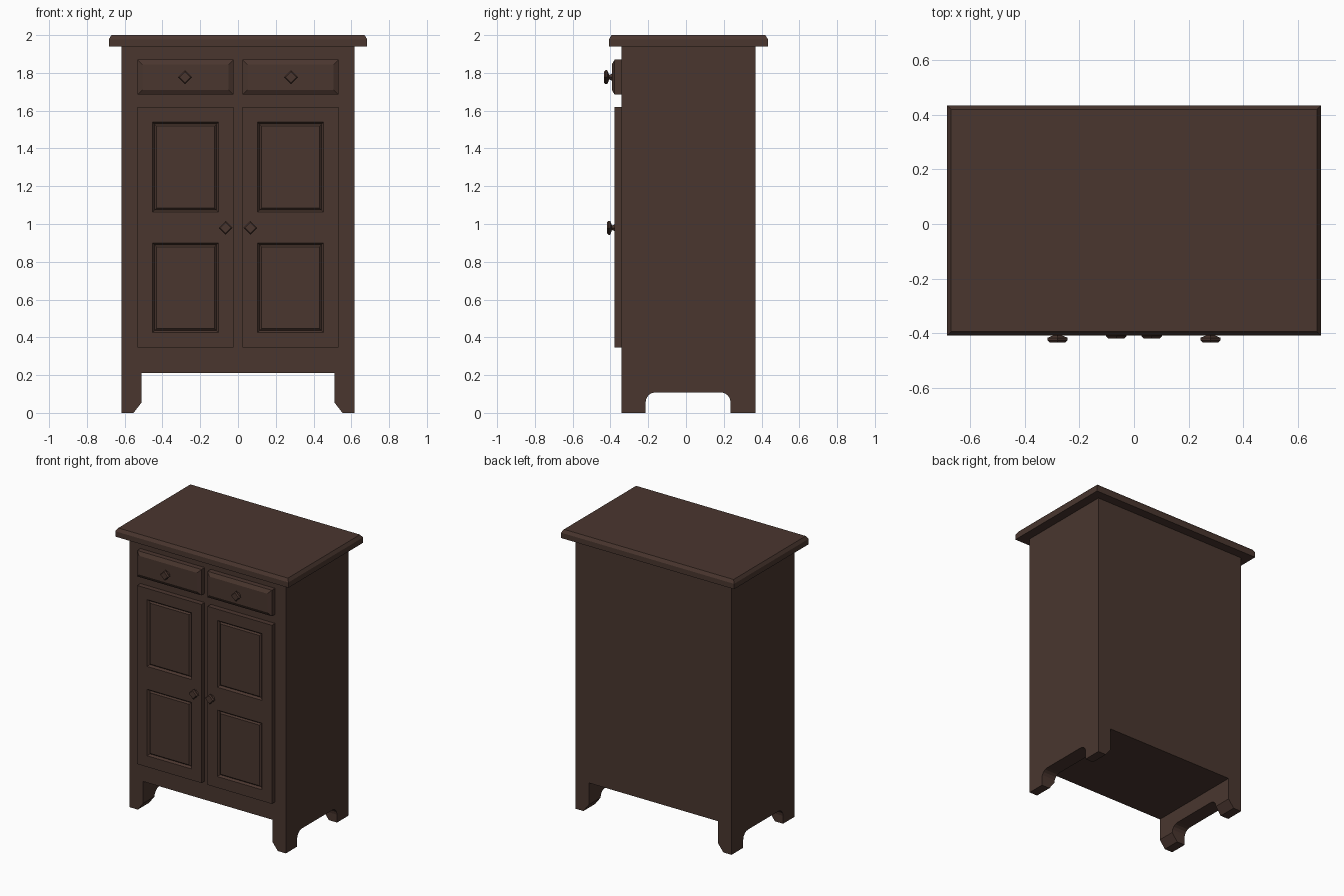
import bpy, bmesh, math
from mathutils import Vector

if "Cube" in bpy.data.objects:
    bpy.data.objects.remove(bpy.data.objects["Cube"], do_unlink=True)

COLOUR = (0.068, 0.037, 0.028, 1)
wood = bpy.data.materials.new("dark brown wood")
wood.use_nodes = True
wood.diffuse_color = COLOUR
shader = wood.node_tree.nodes["Principled BSDF"]
shader.inputs["Base Color"].default_value = COLOUR
shader.inputs["Roughness"].default_value = 0.7

FRONT, UP = Vector((0, -1, 0)), Vector((0, 0, 1))
BODY_FRONT, BODY_BACK, DOOR_FACE = -0.341, 0.368, -0.378


def finish(name, bm):
    bmesh.ops.recalc_face_normals(bm, faces=bm.faces)
    mesh = bpy.data.meshes.new(name)
    bm.to_mesh(mesh)
    bm.free()
    mesh.materials.append(wood)
    obj = bpy.data.objects.new(name, mesh)
    bpy.context.collection.objects.link(obj)
    return obj


def box(name, low, high, raise_dir=None, inset=0, rise=0):
    """Box; the side facing raise_dir may be raised with a sloped border."""
    bm = bmesh.new()
    bmesh.ops.create_cube(bm, size=1)
    for v in bm.verts:
        v.co = [(a + b) / 2 + c * (b - a) for a, b, c in zip(low, high, v.co)]
    bm.normal_update()
    if raise_dir:
        face = [f for f in bm.faces if f.normal.dot(raise_dir) > 0.9]
        bmesh.ops.inset_region(bm, faces=face, thickness=inset, depth=rise)
    return finish(name, bm)


def prism(name, points, offset):
    bm = bmesh.new()
    face = bm.faces.new([bm.verts.new(p) for p in points])
    new = bmesh.ops.extrude_face_region(bm, geom=[face])["geom"]
    verts = [g for g in new if isinstance(g, bmesh.types.BMVert)]
    bmesh.ops.translate(bm, verts=verts, vec=offset)
    return finish(name, bm)


def carve(obj, cutter):
    cutter.hide_render = True
    mod = obj.modifiers.new("cut", "BOOLEAN")
    mod.operation, mod.solver, mod.object = "DIFFERENCE", "EXACT", cutter
    bpy.context.view_layer.objects.active = obj
    bpy.ops.object.modifier_apply(modifier=mod.name)
    bpy.data.objects.remove(cutter, do_unlink=True)


def door(name, side):
    """Slab with two framed panels, each sunk in a groove and raised again."""
    xs = sorted(side * x for x in (0.024, 0.103, 0.453, 0.532))
    zs = (0.345, 0.425, 0.9, 1.063, 1.54, 1.62)
    bm = bmesh.new()
    grid = [[bm.verts.new((x, DOOR_FACE, z)) for x in xs] for z in zs]
    panels = []
    for j in range(len(zs) - 1):
        for i in range(len(xs) - 1):
            f = bm.faces.new((grid[j][i], grid[j][i + 1],
                              grid[j + 1][i + 1], grid[j + 1][i]))
            if i == 1 and j in (1, 3):
                panels.append(f)
    rim = [e for e in bm.edges if e.is_boundary]
    new = bmesh.ops.extrude_edge_only(bm, edges=rim)["geom"]
    for g in new:
        if isinstance(g, bmesh.types.BMVert):
            g.co.y = BODY_FRONT + 0.002
    bm.normal_update()
    for thickness, depth in ((0.016, -0.014), (0.014, 0.01)):
        bmesh.ops.inset_individual(bm, faces=panels, thickness=thickness, depth=depth)
    return finish(name, bm)


def knob(name, x, y, z):
    """Four-sided turned knob pointing forward."""
    profile = ((0.018, -0.002), (0.012, 0.014), (0.024, 0.018),
               (0.037, 0.024), (0.037, 0.033), (0.029, 0.041))
    bm = bmesh.new()
    rings = []
    for r, d in profile:
        rings.append([bm.verts.new((x + r * math.cos(a), y - d, z + r * math.sin(a)))
                      for a in (k * math.pi / 2 for k in range(4))])
    for lower, upper in zip(rings, rings[1:]):
        for k in range(4):
            n = (k + 1) % 4
            bm.faces.new((lower[k], lower[n], upper[n], upper[k]))
    bm.faces.new(rings[0])
    bm.faces.new(rings[-1])
    return finish(name, bm)


# Carcass with feet: a lengthwise opening, then an arch through both sides
body = box("cabinet_body", (-0.617, BODY_FRONT, 0), (0.617, BODY_BACK, 1.945))
half = [(0.595, -0.055), (0.51, 0.056), (0.51, 0.212)]
outline = half + [(-x, z) for x, z in reversed(half)]
carve(body, prism("leg_opening", [(x, -0.6, z) for x, z in outline], (0, 1.2, 0)))

R, TOP, MID, HALF = 0.053, 0.109, 0.011, 0.225
arc = [(HALF - R + R * math.cos(a), TOP - R + R * math.sin(a))
       for a in (k * math.pi / 8 for k in range(5))]
half = [(HALF, -0.05)] + arc
outline = half + [(-y, z) for y, z in reversed(half)]
carve(body, prism("side_arch", [(-0.8, MID + y, z) for y, z in outline], (1.6, 0, 0)))

# Table top with a sloped upper edge
box("top_board", (-0.684, -0.408, 1.94), (0.684, 0.434, 1.978), UP, 0.02, 0.022)

# Doors, drawers and their knobs on both sides
for label, s in (("left", 1), ("right", -1)):
    door(label + "_door", s)
    x0, x1 = sorted((s * 0.024, s * 0.532))
    box(label + "_drawer", (x0, DOOR_FACE, 1.685), (x1, BODY_FRONT + 0.002, 1.87),
        FRONT, 0.036, 0.015)
    knob(label + "_door_knob", s * 0.065, DOOR_FACE, 0.98)
    knob(label + "_drawer_knob", s * 0.28, DOOR_FACE - 0.015, 1.777)
